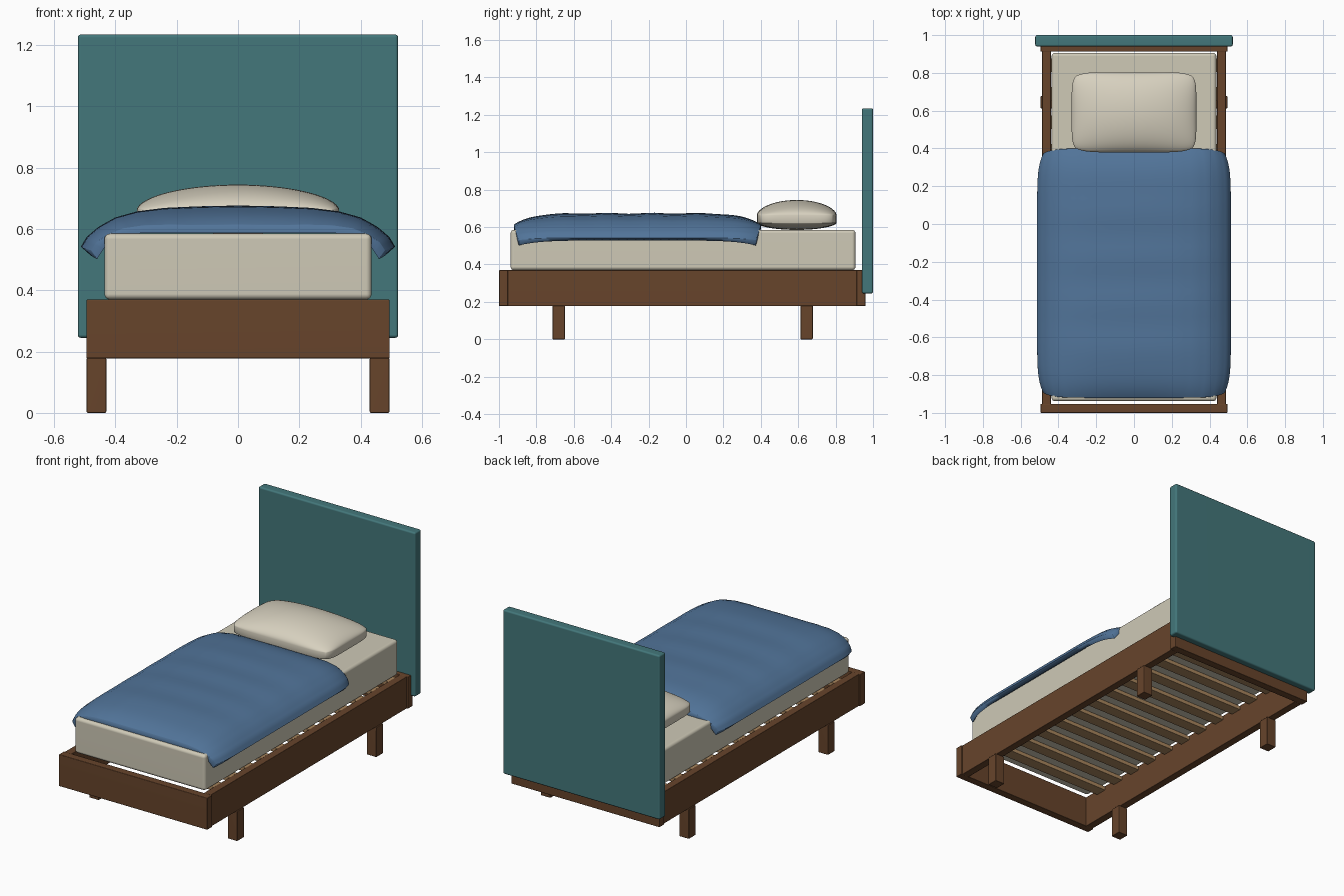
import bpy, bmesh, math
from mathutils import Vector

if "Cube" in bpy.data.objects:
    bpy.data.objects.remove(bpy.data.objects["Cube"])


def material(name, rgb):
    m = bpy.data.materials.new(name)
    m.diffuse_color = (*rgb, 1)
    m.use_nodes = True
    m.node_tree.nodes["Principled BSDF"].inputs["Base Color"].default_value = m.diffuse_color
    return m


WOOD = material("brown wood", (0.135, 0.058, 0.024))
SLAT = material("light wood", (0.39, 0.235, 0.11))
TEAL = material("teal fabric", (0.056, 0.185, 0.197))
CREAM = material("cream cotton", (0.62, 0.585, 0.47))
PILLOW = material("pale cream cotton", (0.68, 0.635, 0.52))
BLUE = material("blue cotton", (0.083, 0.175, 0.32))


def finish(bm, name, mat, angle=35):
    bmesh.ops.recalc_face_normals(bm, faces=bm.faces)
    me = bpy.data.meshes.new(name)
    bm.to_mesh(me)
    bm.free()
    me.materials.append(mat)
    ob = bpy.data.objects.new(name, me)
    bpy.context.collection.objects.link(ob)
    bpy.ops.object.select_all(action='DESELECT')
    ob.select_set(True)
    bpy.context.view_layer.objects.active = ob
    bpy.ops.object.shade_smooth_by_angle(angle=math.radians(angle))
    return ob


def box(name, x, y, z, mat, bevel=0.004, segments=2):
    """Bevelled box from (min, max) ranges."""
    bm = bmesh.new()
    bmesh.ops.create_cube(bm, size=1)
    for v in bm.verts:
        v.co = Vector([r[0] + (c + 0.5) * (r[1] - r[0]) for c, r in zip(v.co, (x, y, z))])
    bmesh.ops.bevel(bm, geom=bm.edges[:], offset=bevel, segments=segments,
                    profile=0.5, affect='EDGES')
    ob = finish(bm, name, mat, 50)
    # Keeps the large faces flat in shading
    ob.modifiers.new("flat_faces", 'WEIGHTED_NORMAL').keep_sharp = True
    return ob


def cushion(name, nu, nv, top, bottom, mat, angle):
    """Two grids over u, v in -1..1, joined by a strip around the rim."""
    bm = bmesh.new()
    layers = []
    for fn in (top, bottom):
        layers.append([[bm.verts.new(fn(math.sin(math.pi / 2 * (2 * i / nu - 1)),
                                        math.sin(math.pi / 2 * (2 * j / nv - 1))))
                        for j in range(nv + 1)] for i in range(nu + 1)])
    for g in layers:
        for i in range(nu):
            for j in range(nv):
                bm.faces.new((g[i][j], g[i + 1][j], g[i + 1][j + 1], g[i][j + 1]))
    rim = ([(i, 0) for i in range(nu)] + [(nu, j) for j in range(nv)]
           + [(i, nv) for i in range(nu, 0, -1)] + [(0, j) for j in range(nv, 0, -1)])
    a, b = layers
    for (i, j), (k, l) in zip(rim, rim[1:] + rim[:1]):
        bm.faces.new((a[i][j], a[k][l], b[k][l], b[i][j]))
    return finish(bm, name, mat, angle)


# Frame rails
Z = (0.178, 0.37)
box("foot_rail", (-0.495, 0.495), (-1.0, -0.952), Z, WOOD)
box("head_rail", (-0.495, 0.495), (0.912, 0.96), Z, WOOD)
for s, side in ((-1, "left"), (1, "right")):
    box(side + "_rail", sorted((s * 0.44, s * 0.487)), (-0.955, 0.915), Z, WOOD, 0.003)
    # Legs
    for y, end in ((-0.68, "front"), (0.645, "back")):
        box(f"{end}_{side}_leg", sorted((s * 0.43, s * 0.494)), (y - 0.033, y + 0.033),
            (0, 0.18), WOOD)

# Slats
for i in range(12):
    y = -0.82 + i * 1.66 / 11
    box(f"slat_{i + 1}", (-0.442, 0.442), (y - 0.036, y + 0.036), (0.343, 0.368), SLAT, 0.002, 1)

# Headboard
box("headboard", (-0.523, 0.523), (0.94, 1.0), (0.245, 1.235), TEAL, 0.01, 3)

# Mattress
box("mattress", (-0.436, 0.436), (-0.938, 0.906), (0.37, 0.585), CREAM, 0.018, 4)


# Pillow
def pillow(sign):
    def f(u, v):
        x = 0.33 * u * (1 - 0.07 * v ** 6 * u * u)
        y = 0.592 + 0.213 * v * (1 - 0.10 * u ** 6 * v * v)
        puff = max(0, (1 - u * u) * (1 - v * v)) ** 0.55
        h = 0.018 + 0.082 * puff if sign > 0 else -0.022 - 0.038 * puff
        return (x, y, 0.645 + h)
    return f


cushion("pillow", 36, 28, pillow(1), pillow(-1), PILLOW, 60)

# Duvet cross-sections (x, z) from the middle to the hanging edge
TOP = [(0, 0.674), (0.12, 0.672), (0.24, 0.667), (0.33, 0.656), (0.40, 0.637),
       (0.455, 0.607), (0.495, 0.573), (0.513, 0.542)]
UNDER = [(0, 0.587), (0.12, 0.587), (0.24, 0.587), (0.33, 0.587), (0.405, 0.587),
         (0.442, 0.580), (0.468, 0.553), (0.492, 0.528)]
STOPS = [0, 0.22, 0.44, 0.61, 0.75, 0.86, 0.95, 1.0]


def section(points, t):
    for k in range(len(STOPS) - 1):
        if t <= STOPS[k + 1] or k == len(STOPS) - 2:
            f = (t - STOPS[k]) / (STOPS[k + 1] - STOPS[k])
            (x0, z0), (x1, z1) = points[k], points[k + 1]
            return x0 + f * (x1 - x0), z0 + f * (z1 - z0)


def duvet(points, is_top):
    def f(u, v):
        t, e = abs(u), abs(v)
        x, z = section(points, t)
        x *= 1 - 0.065 * e ** 10
        y = -0.26 + 0.66 * v * (1 - 0.04 * t ** 8)
        if is_top:
            z -= (0.06 * (1 - t ** 2.5) + 0.012 * t ** 4) * e ** 7
            z += 0.003 * math.sin(y * 26) * (1 - e ** 2) * (1 - t ** 2)
        else:
            z -= 0.026 * t ** 8 * e ** 6
        return (math.copysign(x, u), y, z)
    return f


cushion("duvet", 48, 44, duvet(TOP, True), duvet(UNDER, False), BLUE, 85)
